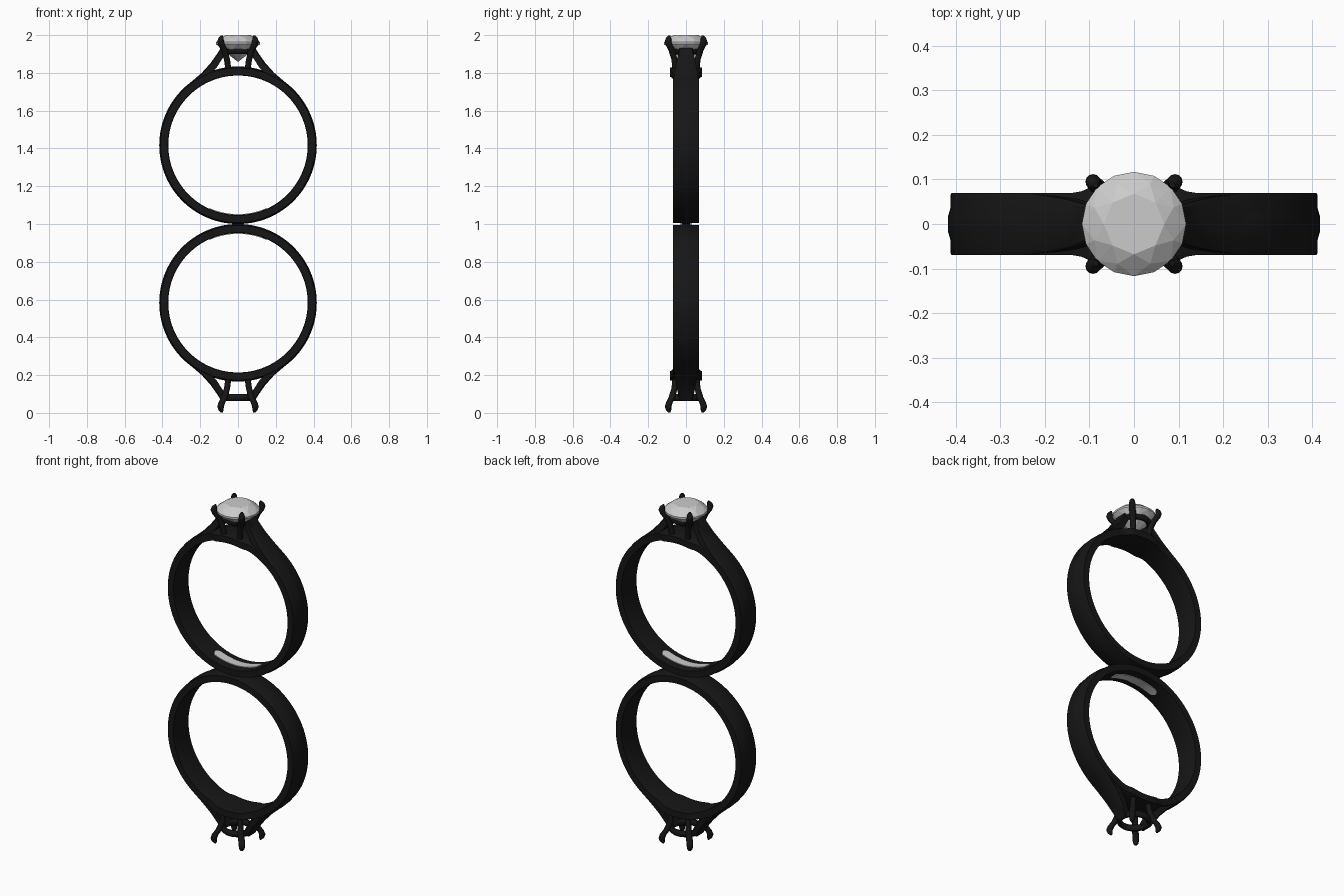
import bpy, bmesh
from math import sin, cos, pi, tau
from mathutils import Vector

if "Cube" in bpy.data.objects:
    bpy.data.objects.remove(bpy.data.objects["Cube"])

CZ = 1.417  # centre height of the upper ring

black = bpy.data.materials.new("black_metal")
black.diffuse_color = (0.008, 0.008, 0.008, 1)
black.use_nodes = True
black.node_tree.nodes["Principled BSDF"].inputs["Base Color"].default_value = black.diffuse_color


def finish(bm, name, mat=None, smooth=True):
    bmesh.ops.recalc_face_normals(bm, faces=bm.faces)
    me = bpy.data.meshes.new(name)
    bm.to_mesh(me)
    bm.free()
    ob = bpy.data.objects.new(name, me)
    bpy.context.collection.objects.link(ob)
    if mat:
        me.materials.append(mat)
    if smooth:
        bpy.ops.object.select_all(action='DESELECT')
        ob.select_set(True)
        bpy.context.view_layer.objects.active = ob
        bpy.ops.object.shade_smooth_by_angle(angle=0.6)
    return ob


def loft(name, sections, flip, closed=False, mat=None):
    """Skin a list of closed cross-sections; flip mirrors about z = 1."""
    bm = bmesh.new()
    rows = [[bm.verts.new((x, y, 2 - z if flip else z)) for x, y, z in s] for s in sections]
    n, m = len(rows), len(rows[0])
    for i in range(n if closed else n - 1):
        a, b = rows[i], rows[(i + 1) % n]
        for j in range(m):
            k = (j + 1) % m
            bm.faces.new((a[j], a[k], b[k], b[j]))
    if not closed:
        bm.faces.new(rows[0])
        bm.faces.new(rows[-1])
    return finish(bm, name, mat)


def smoothstep(t):
    t = max(0, min(1, t))
    return t * t * (3 - 2 * t)


def band(name, flip):
    # band widens a little right under the setting
    prof = [(.372, -1), (.369, -.8), (.369, .8), (.372, 1), (.409, 1), (.411, .95),
            (.412, .5), (.417, .25), (.417, -.25), (.412, -.5), (.411, -.95), (.409, -1)]
    secs = []
    for i in range(128):
        a = tau * i / 128
        wide = smoothstep((0.13 - abs(sin(a)) * .4) / .05) if cos(a) > 0 else 0
        w = .07 + .016 * wide
        secs.append([(r * sin(a), w * y, CZ + r * cos(a)) for r, y in prof])
    loft(name, secs, flip, True, black)


def shoulder(name, flip, s):
    # outer x, z, inner x, z, half width
    path = [(.345, 1.638, .32, 1.62, .07), (.30, 1.703, .275, 1.68, .07),
            (.24, 1.759, .21, 1.73, .068), (.19, 1.802, .158, 1.783, .062),
            (.145, 1.852, .115, 1.825, .053), (.11, 1.902, .083, 1.875, .043),
            (.09, 1.935, .062, 1.915, .036)]
    secs = [[(s * xo, -w * .85, zo), (s * xo, w * .85, zo),
             (s * (xo * .9 + xi * .1), w, zo * .8 + zi * .2), (s * xi, w, zi),
             (s * xi, -w, zi), (s * (xo * .9 + xi * .1), -w, zo * .8 + zi * .2)]
            for xo, zo, xi, zi, w in path]
    loft(name, secs, flip, mat=black)


def prong(name, flip, sx, sy):
    path = [(.05, .055, 1.81, .016), (.058, .061, 1.87, .016), (.072, .075, 1.92, .018),
            (.086, .088, 1.945, .018), (.092, .095, 1.967, .017),
            (.09, .092, 1.985, .014), (.086, .088, 1.997, .006)]
    secs = [[(sx * (x + r * cos(tau * j / 12)), sy * (y + r * sin(tau * j / 12)), z)
             for j in range(12)] for x, y, z, r in path]
    loft(name, secs, flip, mat=black)


def gallery(name, flip):
    secs = []
    for i in range(48):
        a = tau * i / 48
        secs.append([((.078 + .014 * cos(t)) * cos(a), (.078 + .014 * cos(t)) * sin(a),
                      1.918 + .019 * sin(t)) for t in [tau * j / 10 for j in range(10)]])
    loft(name, secs, flip, True, black)


def plate(name, flip):
    # thin round-ended strip on the inside of the band, opposite the setting
    secs = []
    for i in range(33):
        u = -1 + i / 16
        a = pi + .42 * u
        e = max(0, (abs(u) - .85) / .15)
        w = .027 * max(.05, 1 - e * e) ** .5
        secs.append([(r * sin(a), y, CZ + r * cos(a))
                     for r, y in ((.365, -w), (.365, w), (.373, w), (.373, -w))])
    loft(name, secs, flip)


for label, flip in (("upper", False), ("lower", True)):
    band(label + "_band", flip)
    gallery(label + "_gallery_ring", flip)
    plate(label + "_inner_plate", flip)
    for side, s in (("right", 1), ("left", -1)):
        shoulder(f"{label}_{side}_shoulder", flip, s)
        for depth, t in (("front", -1), ("back", 1)):
            prong(f"{label}_{side}_{depth}_prong", flip, s, t)

# faceted gem in the upper setting: radius, height, count, turn
bm = bmesh.new()
for r, z, n, turn in ((.068, 2.0, 8, 0), (.096, 1.983, 8, .5), (.117, 1.963, 16, 0),
                      (.117, 1.953, 16, 0), (.088, 1.92, 8, .5), (.002, 1.86, 8, 0)):
    for i in range(n):
        a = tau * (i + turn) / n
        bm.verts.new((r * cos(a), r * sin(a), z))
bmesh.ops.convex_hull(bm, input=bm.verts)
finish(bm, "gem", smooth=False)
